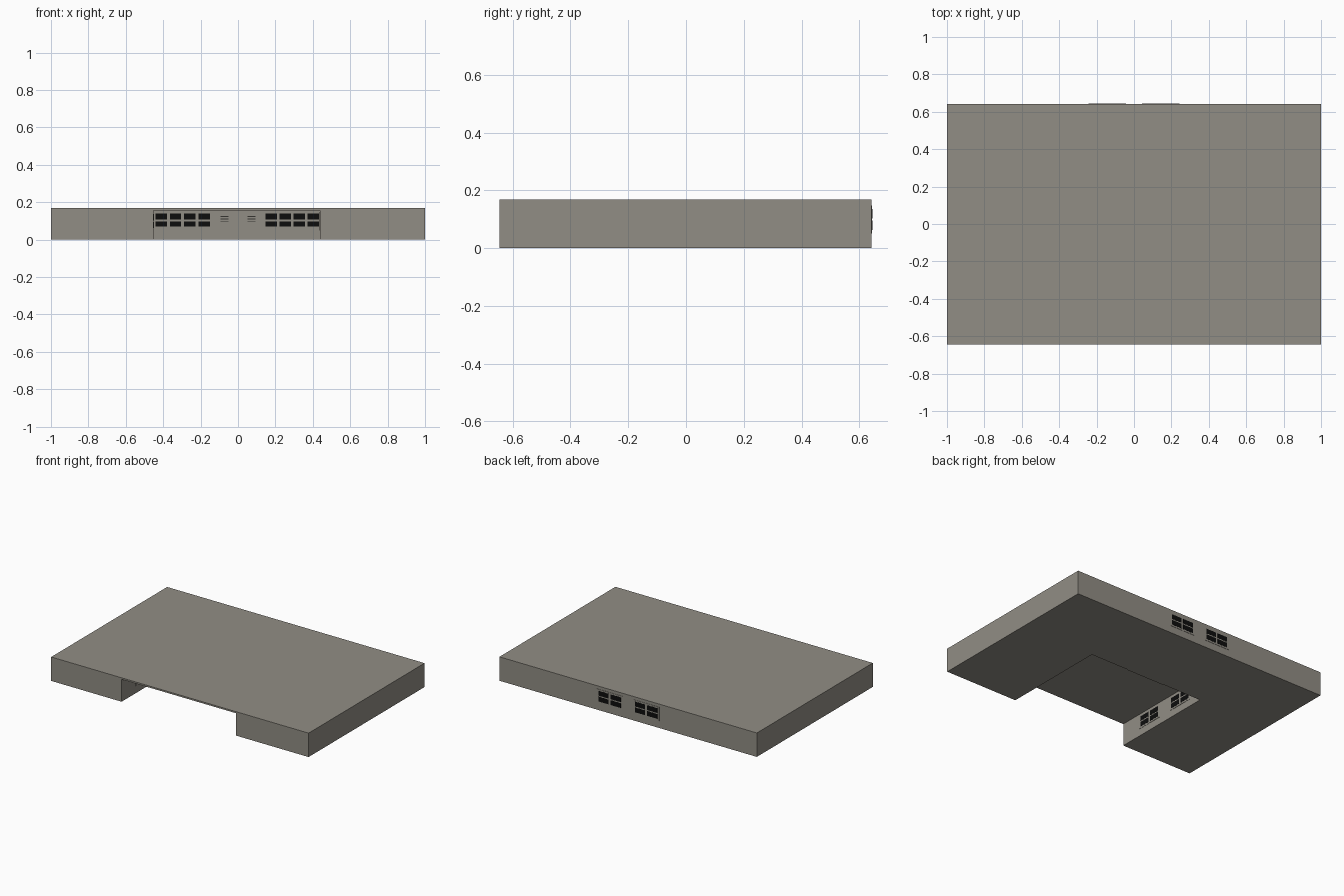
import bpy, bmesh
from mathutils import Vector

if "Cube" in bpy.data.objects:
    bpy.data.objects.remove(bpy.data.objects["Cube"])

H = 0.168            # overall height
Y0, Y1 = -0.645, 0.642
XL, XR = -0.453, 0.438   # sides of the front recess
YB = 0.108           # back wall of the recess


def material(name, rgb):
    m = bpy.data.materials.new(name)
    m.diffuse_color = (*rgb, 1)
    m.use_nodes = True
    m.node_tree.nodes["Principled BSDF"].inputs["Base Color"].default_value = m.diffuse_color
    return m


BODY = material("warm_grey", (0.285, 0.268, 0.232))
DARK = material("vent_black", (0.004, 0.004, 0.004))
MARK = material("dark_grey", (0.035, 0.034, 0.03))


def prism(name, points, direction, mat):
    """Extrude a flat outline along a direction."""
    bm = bmesh.new()
    face = bm.faces.new([bm.verts.new(p) for p in points])
    ext = bmesh.ops.extrude_face_region(bm, geom=[face])
    moved = [g for g in ext["geom"] if isinstance(g, bmesh.types.BMVert)]
    bmesh.ops.translate(bm, verts=moved, vec=direction)
    bmesh.ops.recalc_face_normals(bm, faces=bm.faces)
    mesh = bpy.data.meshes.new(name)
    bm.to_mesh(mesh)
    bm.free()
    mesh.materials.append(mat)
    ob = bpy.data.objects.new(name, mesh)
    bpy.context.collection.objects.link(ob)
    return ob


def plate(name, origin, along, normal, u0, u1, z0, z1, depth, mat):
    """Thin rectangle on a wall, running along a horizontal direction."""
    o, a, n = Vector(origin), Vector(along), Vector(normal)
    up = Vector((0, 0, 1))
    pts = [o + a * u + up * z for u, z in ((u0, z0), (u1, z0), (u1, z1), (u0, z1))]
    return prism(name, pts, n * depth, mat)


def vent_panel(name, origin, along, normal):
    """Framed panel with two rows of two dark openings, centred on origin."""
    plate(name + "_frame", origin, along, normal, -0.1, 0.1, 0.05, 0.147, 0.002, BODY)
    for u in (-0.086, 0.008):
        for z in (0.062, 0.103):
            plate(name + "_opening", origin, along, normal, u, u + 0.078, z, z + 0.033, 0.003, DARK)


# U-shaped body
outline = [(-1, Y0), (XL, Y0), (XL, YB), (XR, YB), (XR, Y0), (1, Y0), (1, Y1), (-1, Y1)]
prism("body", [(x, y, 0) for x, y in outline], (0, 0, H), BODY)

# thin roof over the recess
prism("recess_roof", [(XL, Y0, 0.157), (XR, Y0, 0.157), (XR, YB, 0.157), (XL, YB, 0.157)],
      (0, 0, H - 0.157), BODY)

# T-shaped plate on the recess back wall
tee = [(XL, 0.056), (-0.145, 0.056), (-0.145, 0), (0.142, 0), (0.142, 0.056),
       (XR, 0.056), (XR, 0.155), (XL, 0.155)]
prism("back_wall_plate", [(x, YB, z) for x, z in tee], (0, -0.004, 0), BODY)

# openings and small marks on the recess back wall
wall = ((0, YB - 0.004, 0), (1, 0, 0), (0, -1, 0))
for start, pitch in ((-0.441, 0.0765), (0.148, 0.0745)):
    for i in range(4):
        u = start + i * pitch
        for z0, z1 in ((0.069, 0.097), (0.107, 0.139)):
            plate("wall_opening", *wall, u, u + 0.061, z0, z1, 0.002, DARK)
for x in (-0.072, 0.072):
    for z in (0.093, 0.107, 0.121):
        plate("wall_slot", *wall, x - 0.022, x + 0.022, z, z + 0.005, 0.002, MARK)

# framed vents on the rear face and on both inner side walls
for x in (-0.142, 0.142):
    vent_panel("rear_vent", (x, Y1, 0), (1, 0, 0), (0, 1, 0))
for y in (-0.388, -0.088):
    vent_panel("left_inner_vent", (XL, y, 0), (0, 1, 0), (1, 0, 0))
    vent_panel("right_inner_vent", (XR, y, 0), (0, 1, 0), (-1, 0, 0))
